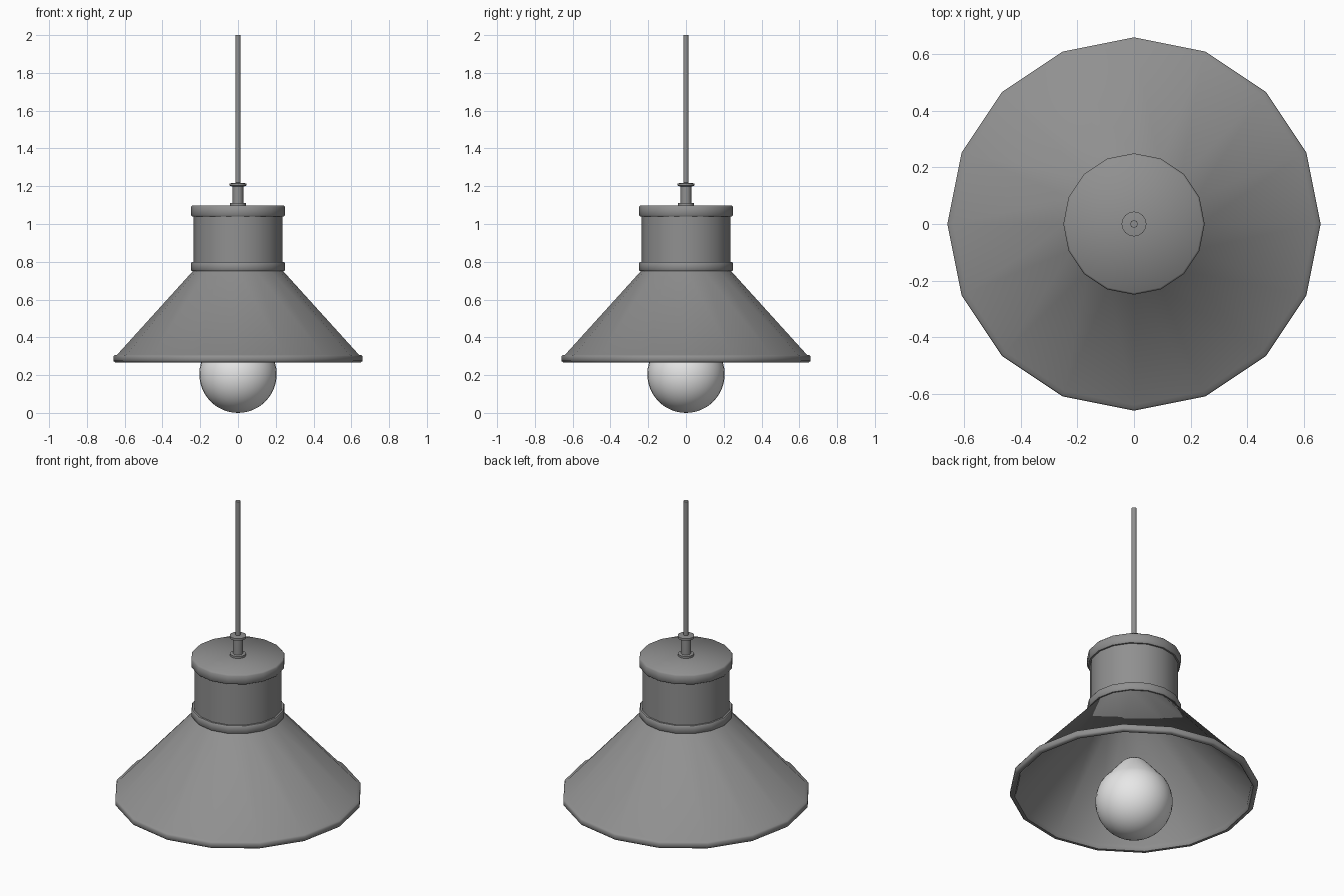
import bpy, bmesh, math

cube = bpy.data.objects.get("Cube")
if cube:
    bpy.data.objects.remove(cube, do_unlink=True)


def make_material(name, value):
    mat = bpy.data.materials.new(name)
    colour = (value, value, value, 1)
    mat.use_nodes = True
    mat.diffuse_color = colour
    bsdf = next(n for n in mat.node_tree.nodes if n.type == 'BSDF_PRINCIPLED')
    bsdf.inputs["Base Color"].default_value = colour
    return mat


grey = make_material("grey metal", 0.28)
white = make_material("white glass", 0.8)


def lathe(name, profile, mat, sides=16, angle=50, closed=False):
    """Turn a list of (radius, height) points about the z axis."""
    bm = bmesh.new()
    rings = []
    for r, z in profile:
        if r == 0:
            rings.append([bm.verts.new((0, 0, z))] * sides)
        else:
            turns = [math.tau * i / sides for i in range(sides)]
            rings.append([bm.verts.new((r * math.cos(t), r * math.sin(t), z)) for t in turns])
    pairs = list(zip(rings, rings[1:]))
    if closed:
        pairs.append((rings[-1], rings[0]))
    for low, high in pairs:
        for i in range(sides):
            j = (i + 1) % sides
            corners = dict.fromkeys((low[i], low[j], high[j], high[i]))
            bm.faces.new(list(corners))
    bmesh.ops.recalc_face_normals(bm, faces=bm.faces)
    mesh = bpy.data.meshes.new(name)
    bm.to_mesh(mesh)
    bm.free()
    mesh.materials.append(mat)
    obj = bpy.data.objects.new(name, mesh)
    bpy.context.collection.objects.link(obj)
    bpy.ops.object.select_all(action='DESELECT')
    obj.select_set(True)
    bpy.context.view_layer.objects.active = obj
    bpy.ops.object.shade_smooth_by_angle(angle=math.radians(angle))
    return obj


# Hollow conical shade with a rolled rim
lathe("shade", [(0.22, 0.765), (0.235, 0.755), (0.64, 0.308), (0.655, 0.305),
                (0.66, 0.297), (0.66, 0.275), (0.652, 0.268), (0.635, 0.268),
                (0.625, 0.285), (0.625, 0.3), (0.21, 0.75)], grey, closed=True)

# Neck housing with a collar band and a cap
lathe("neck", [(0, 0.755), (0.235, 0.755), (0.235, 1.05), (0, 1.05)], grey)
lathe("collar_band", [(0.225, 0.752), (0.245, 0.752), (0.25, 0.758),
                      (0.25, 0.79), (0.245, 0.798), (0.225, 0.798)], grey, closed=True)
lathe("cap", [(0, 1.04), (0.244, 1.04), (0.25, 1.048), (0.25, 1.09),
              (0.243, 1.098), (0, 1.098)], grey)

# Cord grip and hanging cord
lathe("cord_grip", [(0, 1.095), (0.042, 1.095), (0.042, 1.11), (0.028, 1.112),
                    (0.028, 1.198), (0.044, 1.203), (0.044, 1.215), (0, 1.22)], grey)
lathe("cord", [(0, 1.21), (0.014, 1.21), (0.014, 2), (0, 2)], grey, sides=8)

# Bulb: a sphere that tapers to a blunt top
radius, steps = 0.205, 16
bulb = [(0, 0)]
for i in range(1, steps + 1):
    a = math.radians(-90 + 122 * i / steps)
    bulb.append((radius * math.cos(a), radius + radius * math.sin(a)))
bulb += [(0.07, 0.435), (0.055, 0.448), (0, 0.45)]
lathe("bulb", bulb, white, sides=32, angle=60)
